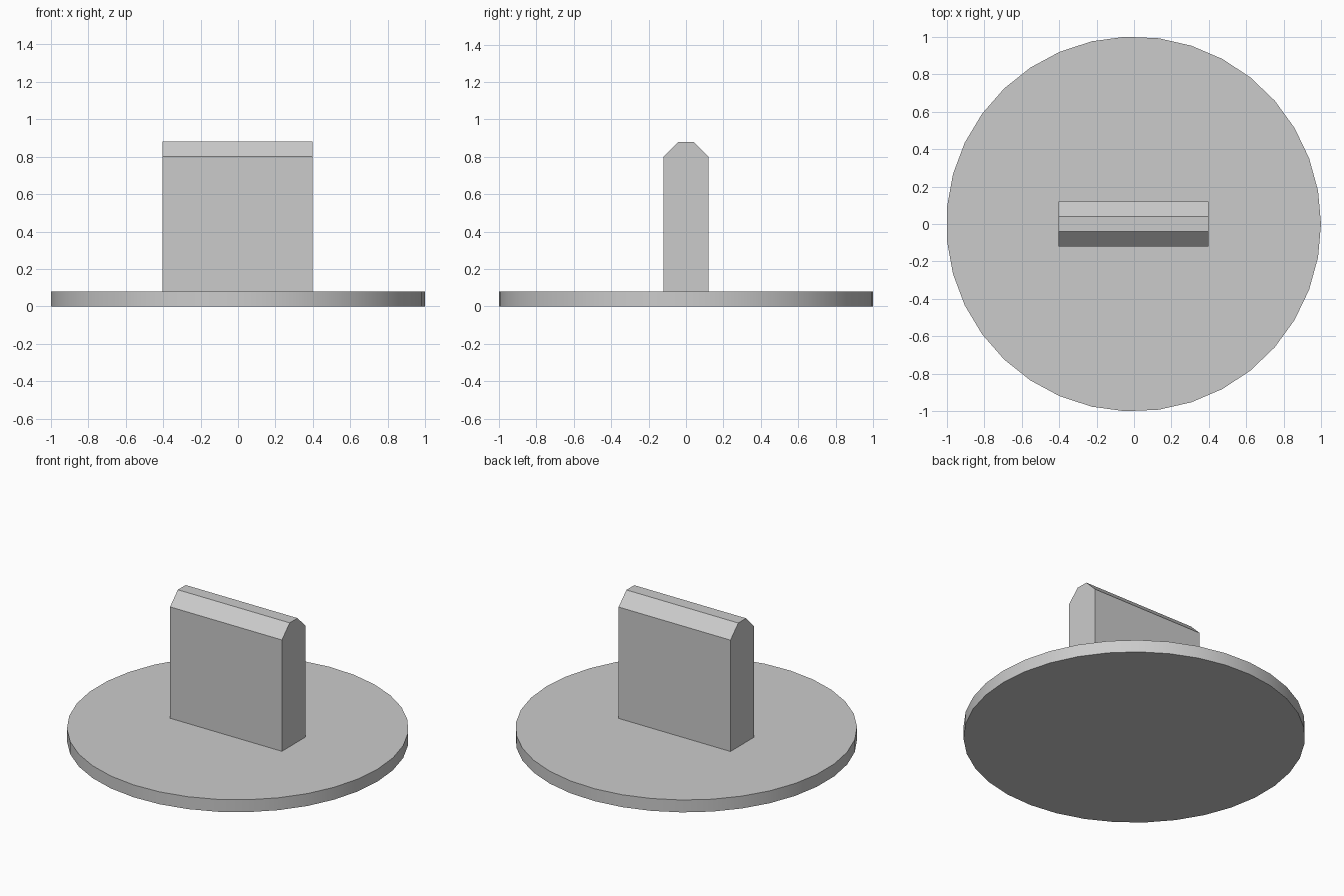
import bpy
import bmesh
import math

if "Cube" in bpy.data.objects:
    bpy.data.objects.remove(bpy.data.objects["Cube"], do_unlink=True)

grey = bpy.data.materials.new("light_grey")
grey.use_nodes = True
colour = (0.6, 0.6, 0.6, 1.0)
grey.diffuse_color = colour
grey.node_tree.nodes["Principled BSDF"].inputs["Base Color"].default_value = colour

SIDES = 35
RADIUS = 1.001
THICK = 0.08
SHIFT = -0.002  # an odd number of sides puts the disc slightly off centre


def extrude(name, ring, offset):
    """Extrude a closed ring of points along offset into a solid."""
    bm = bmesh.new()
    face = bm.faces.new([bm.verts.new(p) for p in ring])
    moved = bmesh.ops.extrude_face_region(bm, geom=[face], use_keep_orig=True)
    verts = [g for g in moved["geom"] if isinstance(g, bmesh.types.BMVert)]
    bmesh.ops.translate(bm, verts=verts, vec=offset)
    bmesh.ops.recalc_face_normals(bm, faces=bm.faces[:])
    mesh = bpy.data.meshes.new(name)
    bm.to_mesh(mesh)
    bm.free()
    mesh.materials.append(grey)
    obj = bpy.data.objects.new(name, mesh)
    bpy.context.collection.objects.link(obj)
    return obj


# Round base plate with a smooth rim
angles = [2 * math.pi * i / SIDES for i in range(SIDES)]
circle = [(SHIFT + RADIUS * math.cos(a), RADIUS * math.sin(a), 0) for a in angles]
base = extrude("base_disc", circle, (0, 0, THICK))
bpy.ops.object.select_all(action="DESELECT")
base.select_set(True)
bpy.context.view_layer.objects.active = base
bpy.ops.object.shade_smooth_by_angle(angle=math.radians(30))

# Upright grip with chamfered top edges
half = [(0.12, THICK), (0.12, 0.80), (0.04, 0.88)]
profile = half + [(-y, z) for y, z in reversed(half)]
extrude("upright_grip", [(SHIFT - 0.4, y, z) for y, z in profile], (0.8, 0, 0))
